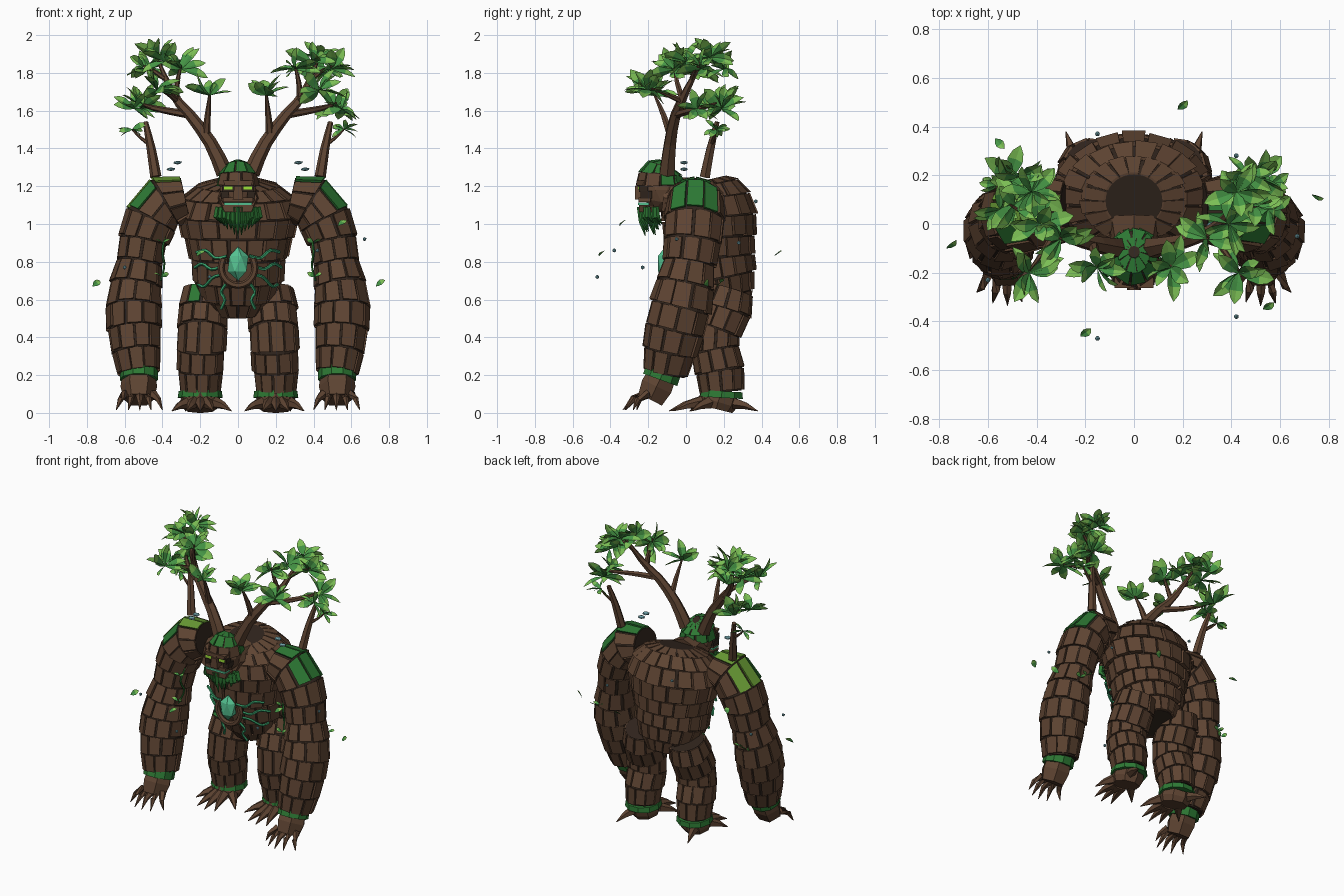
import bpy, bmesh, math, random
from mathutils import Vector

if "Cube" in bpy.data.objects:
    bpy.data.objects.remove(bpy.data.objects["Cube"])

random.seed(4)
COLOURS = {"bark": (.113, .058, .032), "dark_bark": (.03, .018, .012), "moss": (.026, .19, .034),
           "light_moss": (.14, .33, .035), "leaf": (.06, .30, .06), "leaf_tip": (.20, .52, .09),
           "crystal": (.09, .53, .28), "eye": (.33, .75, .04), "stone": (.17, .38, .42),
           "vine": (.04, .36, .15)}
NAMES = list(COLOURS)
MATS = []
for n, c in COLOURS.items():
    m = bpy.data.materials.new(n)
    m.diffuse_color = (*c, 1)
    m.use_nodes = True
    m.node_tree.nodes["Principled BSDF"].inputs["Base Color"].default_value = m.diffuse_color
    MATS.append(m)
ID = NAMES.index


def finish(bm, name, solid=True):
    if solid:
        bmesh.ops.recalc_face_normals(bm, faces=bm.faces)
    me = bpy.data.meshes.new(name)
    for m in MATS:
        me.materials.append(m)
    bm.to_mesh(me)
    bm.free()
    ob = bpy.data.objects.new(name, me)
    bpy.context.collection.objects.link(ob)
    return ob


def sample(pts, k):
    """Smooth path of (x, y, z, side radius, depth radius), evenly spaced frames."""
    P = [Vector(p) for p in pts]
    P = [P[0] * 2 - P[1]] + P + [P[-1] * 2 - P[-2]]
    dense = []
    for i in range(1, len(P) - 2):
        a, b, c, d = P[i - 1:i + 3]
        for j in range(16):
            t = j / 16
            dense.append(.5 * (2 * b + (c - a) * t + (2 * a - 5 * b + 4 * c - d) * t * t
                               + (3 * b - a - 3 * c + d) * t ** 3))
    dense.append(P[-2])
    dist = [0]
    for a, b in zip(dense, dense[1:]):
        dist.append(dist[-1] + (b - a).length)
    out = []
    for i in range(k + 1):
        want = dist[-1] * i / k
        j = max(j for j in range(len(dense) - 1) if dist[j] <= want + 1e-6)
        p = dense[j].lerp(dense[j + 1], (want - dist[j]) / (dist[j + 1] - dist[j]))
        t = Vector((dense[j + 1] - dense[j])[:3]).normalized()
        ref = Vector((0, 1, 0)) if abs(t.y) < .85 else Vector((1, 0, 0))
        u = (ref - t * ref.dot(t)).normalized()
        out.append((Vector(p[:3]), t.cross(u), u, p[3], p[4]))
    return out


def on_ring(f, a, s):
    return f[0] + f[1] * (f[3] * s * math.cos(a)) + f[2] * (f[4] * s * math.sin(a))


def tube(bm, pts, n=6, k=0, mat=0, s=1.0):
    pts = [p if len(p) == 5 else (*p, p[3]) for p in pts]
    fr = sample(pts, k or len(pts) - 1)
    rings = [[bm.verts.new(on_ring(f, math.tau * j / n, s)) for j in range(n)] for f in fr]
    fs = [bm.faces.new(rings[0]), bm.faces.new(rings[-1])]
    for r, q in zip(rings, rings[1:]):
        fs += [bm.faces.new((r[j], r[(j + 1) % n], q[(j + 1) % n], q[j])) for j in range(n)]
    for f in fs:
        f.material_index = mat


def plated(name, pts, rows, n, rule=lambda r, c, d: 0, core=.92):
    """Dark core covered by staggered overlapping bark plates."""
    bm = bmesh.new()
    tube(bm, pts, n * 2, rows, 1, core)
    fr = sample(pts, rows)
    step = math.tau / n
    for r in range(rows):
        A, B = fr[r], fr[r + 1]
        for j in range(n):
            a0 = (j + .5 * (r % 2)) * step + random.uniform(.03, .1) * step
            a1 = a0 + step * random.uniform(.82, .89)
            lift, drop = random.uniform(1.01, 1.05), random.uniform(.9, .99)

            def pt(a, t, s):
                return on_ring(A, a, s).lerp(on_ring(B, a, s), t)
            lo = [pt(a0, .02, .86), pt(a1, .02, .86), pt(a1, drop, .86), pt(a0, drop, .86)]
            hi = [pt(a0, .02, lift - .04), pt(a1, .02, lift - .04), pt(a1, drop, lift), pt(a0, drop, lift)]
            mid = sum(hi, Vector()) / 4
            d = (mid - A[0].lerp(B[0], .5)).normalized()
            vs = [bm.verts.new(p) for p in lo + hi]
            for q in ((0, 1, 2, 3), (4, 5, 6, 7), (0, 1, 5, 4), (1, 2, 6, 5), (2, 3, 7, 6), (3, 0, 4, 7)):
                bm.faces.new([vs[i] for i in q]).material_index = rule(r, mid, d)
    return finish(bm, name)


def box(name, loc, dims, mat, taper=1.0):
    bm = bmesh.new()
    bmesh.ops.create_cube(bm, size=1)
    for v in bm.verts:
        w = taper if v.co.z < 0 else 1
        v.co = Vector((v.co.x * dims[0] * w, v.co.y * dims[1], v.co.z * dims[2])) + Vector(loc)
    for f in bm.faces:
        f.material_index = ID(mat)
    finish(bm, name)


def gem(bm, loc, dims, mat, sub=1):
    r = bmesh.ops.create_icosphere(bm, subdivisions=sub, radius=1)
    for v in r["verts"]:
        v.co = Vector([v.co[i] * dims[i] + loc[i] for i in range(3)])
        for f in v.link_faces:
            f.material_index = mat


def leaf(bm, base, d, L, W):
    """Folded leaf blade with a pale tip, turned at random about its own axis."""
    d = d.normalized()
    lean = Vector((random.uniform(-1, 1), random.uniform(-1.1, .6), random.uniform(.3, 1.1)))
    side = d.cross(lean).normalized()
    up = side.cross(d)
    prof = [(0, .06), (.3, .75), (.58, 1), (.82, .7), (1, .03)]
    for sg in (-1, 1):
        for i, ((t0, w0), (t1, w1)) in enumerate(zip(prof, prof[1:])):
            def p(t, w):
                return base + d * (L * t) + side * (sg * w * W) + up * (w * W * .3 - L * .12 * t * t)
            q = (p(t0, 0), p(t1, 0), p(t1, w1), p(t0, w0))
            f = bm.faces.new([bm.verts.new(c) for c in (q[::-1] if sg > 0 else q)])
            f.material_index = ID("leaf_tip" if i > 1 else "leaf")


# Torso, neck opening at the top
plated("torso", [(0, .095, 1.23, .125, .12), (0, .105, 1.185, .25, .2), (0, .12, 1.07, .325, .25),
                 (0, .13, .95, .295, .24), (0, .14, .8, .25, .225), (0, .17, .65, .225, .2),
                 (0, .2, .53, .13, .14)], 8, 18)

for s, side in ((-1, "left"), (1, "right")):
    # Arm with moss on the outer shoulder
    def shoulder(r, c, d, s=s):
        if c.z > 1.03 and d.dot(Vector((s * .6, 0, .8))) > .55:
            return ID("light_moss") if s < 0 and (d.z > .85 or d.y > -.2) else ID("moss")
        return 0
    plated(side + "_arm", [(s * .28, .05, 1.14, .115, .13), (s * .40, .05, 1.11, .15, .155),
                           (s * .485, .04, .97, .14, .16), (s * .52, .02, .8, .122, .14),
                           (s * .55, -.02, .6, .148, .165), (s * .545, -.07, .4, .14, .155),
                           (s * .525, -.11, .21, .108, .118)], 9, 10, shoulder)
    # Leg with one mossy thigh plate
    plated(side + "_leg", [(s * .17, .235, .65, .125, .125), (s * .183, .2, .53, .135, .145),
                           (s * .192, .15, .39, .13, .128), (s * .2, .18, .22, .122, .13),
                           (s * .2, .19, .11, .105, .115)], 5, 11,
           lambda r, c, d, s=s: ID("moss") if s < 0 and r == 0 and d.y < -.7 and c.x < -.16 else 0)
    # Hand and claws
    bm = bmesh.new()
    tube(bm, [(s * .525, -.12, .215, .085), (s * .525, -.165, .12, .098), (s * .525, -.19, .07, .08)], 6)
    for x, y in ((.40, -.26), (.46, -.32), (.52, -.335), (.58, -.325), (.645, -.28)):
        bx = .525 + (x - .525) * .6
        tube(bm, [(s * bx, -.2, .1, .024), (s * (bx + x) / 2, y * .5 - .115, .075, .017), (s * x, y, .015, .002)], 5)
    finish(bm, side + "_hand")
    # Moss cuffs at wrist and ankle
    bm = bmesh.new()
    tube(bm, [(s * .525, -.117, .23, .1), (s * .525, -.137, .175, .101)], 10, 0, ID("moss"))
    tube(bm, [(s * .2, .19, .115, .114), (s * .2, .188, .08, .119)], 10, 0, ID("moss"))
    finish(bm, side + "_moss_cuffs")
    # Foot and claws
    bm = bmesh.new()
    tube(bm, [(s * .2, .185, .1, .1), (s * .2, .17, .06, .105), (s * .2, .16, .02, .088)], 8)
    for x, y in ((.035, .02), (.13, -.075), (.2, -.09), (.27, -.07), (.35, .03), (.28, .38)):
        bx, by = .2 + (x - .2) * .45, .17 + (y - .17) * .35
        tube(bm, [(s * bx, by, .055, .034), (s * (bx + x) / 2, (by + y) / 2, .04, .021), (s * x, y, .01, .002)], 5)
    finish(bm, side + "_foot")
    # Antler tree
    bm = bmesh.new()
    for path in ([(.07, -.1, 1.27, .046), (.14, -.085, 1.42, .036), (.24, -.06, 1.56, .03), (.34, -.01, 1.68, .022), (.42, .08, 1.86, .008)],
                 [(.17, -.08, 1.46, .022), (.16, -.12, 1.58, .016), (.15, -.17, 1.69, .006)],
                 [(.26, -.05, 1.58, .022), (.38, .02, 1.6, .018), (.47, .1, 1.62, .013), (.52, .16, 1.64, .006)],
                 [(.33, -.02, 1.66, .018), (.32, -.05, 1.76, .013), (.3, -.06, 1.84, .005)],
                 [(.32, -.02, 1.65, .016), (.37, -.11, 1.69, .012), (.43, -.19, 1.72, .005)],
                 [(.39, .03, 1.77, .013), (.46, .05, 1.82, .009), (.51, .08, 1.84, .004)],
                 [(.435, .1, 1.25, .03), (.46, .13, 1.4, .024), (.49, .165, 1.54, .014)],
                 [(.465, .135, 1.42, .012), (.52, .15, 1.46, .008), (.56, .16, 1.5, .004)]):
        tube(bm, [(s * p[0], *p[1:]) for p in path], 6, len(path) * 2 - 2)
    finish(bm, side + "_antler_branches")
    # Leaf rosettes
    bm = bmesh.new()
    for x, y, z, n, L in ((.15, -.18, 1.68, 9, .135), (.30, -.06, 1.82, 10, .14), (.39, 0, 1.86, 9, .14),
                          (.42, .13, 1.88, 11, .14), (.49, .08, 1.82, 10, .135), (.51, .19, 1.61, 11, .14),
                          (.43, -.2, 1.71, 10, .14), (.55, .06, 1.61, 8, .12), (.46, .2, 1.82, 7, .12),
                          (.56, .16, 1.5, 7, .085)):
        for i in range(n):
            a = math.tau * i / n * 1.618 * 2 + random.random()
            e = random.uniform(-.5, 1.15)
            d = Vector((math.cos(a) * math.cos(e), math.sin(a) * math.cos(e), math.sin(e)))
            q = L * random.uniform(.85, 1.1)
            d.z = min(d.z, (1.99 - z) / q)
            leaf(bm, Vector((s * x, y, z)), d, q, q * .23)
    finish(bm, side + "_antler_leaves", False)

# Head, mossy cap and face
bm = bmesh.new()
gem(bm, (0, -.13, 1.18), (.1, .1, .12), 0, 2)
tube(bm, [(0, -.12, 1.14, .1), (0, .02, 1.12, .13)], 8)
finish(bm, "head")
plated("moss_cap", [(0, -.115, 1.328, .025, .03), (0, -.128, 1.305, .07, .085),
                    (0, -.135, 1.255, .105, .122), (0, -.135, 1.2, .112, .128)], 3, 9,
       lambda r, c, d: 0 if r == 2 and d.y < -.3 else ID("moss"))
box("brow", (0, -.232, 1.216), (.16, .06, .026), "bark", .85)
box("eye_hollow", (0, -.225, 1.188), (.17, .05, .035), "dark_bark")
box("nose", (0, -.245, 1.165), (.04, .05, .07), "bark", 1.4)
box("upper_lip", (0, -.22, 1.128), (.16, .065, .022), "bark")
box("mouth_glow", (0, -.225, 1.108), (.15, .06, .014), "crystal")
box("jaw", (0, -.21, 1.082), (.17, .075, .036), "bark", .85)
for s in (-1, 1):
    box("eye", (s * .052, -.25, 1.19), (.045, .009, .017), "eye")
    box("cheek", (s * .07, -.21, 1.155), (.045, .06, .04), "dark_bark", .8)

# Beard strands
bm = bmesh.new()
for row in range(2):
    for i in range(11):
        x = (i - 5) * .021
        y = -.245 + .045 * row + abs(x) * .4
        low = .925 + abs(x) * .7 + random.uniform(-.01, .03) + row * .01
        tube(bm, [(x, y, 1.09, .015), (x * 1.08, y + .005, 1.03, .016), (x * .85, y + .03, low, .002)], 4, 0, ID("moss"))
finish(bm, "beard")


def belly(x, z):
    """Depth of the torso front surface."""
    w = .225 + (z - .65) * .24
    return .16 - (z - .65) * .12 - (.215 + (z - .65) * .12) * math.sqrt(max(.05, 1 - (x / w) ** 2))


# Chest crystal in its wooden cradle, with glowing roots
bm = bmesh.new()
gem(bm, (0, -.11, .79), (.062, .045, .09), ID("crystal"))
finish(bm, "chest_crystal")
bm = bmesh.new()
arc = [math.radians(a) for a in range(150, 391, 30)]
tube(bm, [(.09 * math.cos(a), -.1, .77 + .095 * math.sin(a), .018) for a in arc], 6, 16)
finish(bm, "crystal_cradle")
bm = bmesh.new()
for s in (-1, 1):
    for ends in ([(.06, .83), (.12, .82), (.17, .86), (.22, .85)], [(.08, .78), (.14, .76), (.19, .79), (.23, .77)],
                 [(.08, .73), (.13, .72), (.18, .67), (.21, .68)], [(.06, .69), (.09, .64), (.07, .6), (.09, .55)]):
        tube(bm, [(s * x, belly(x, z) - .016, z, .009) for x, z in ends], 5, 9, ID("vine"))
    # Thin creepers on the inner arms
    tube(bm, [(s * .385, -.04, .95, .006), (s * .40, -.07, .85, .007), (s * .39, -.04, .78, .006),
              (s * .41, -.08, .7, .005)], 5, 8, ID("moss"))
finish(bm, "roots")

# Sprouts on the arms, drifting leaves and pebbles
bm = bmesh.new()
for s in (-1, 1):
    for x, y, z in ((.40, -.085, .9), (.405, -.09, .72), (.59, .165, .67), (.55, .18, .69)):
        for d in (-.6, .7):
            leaf(bm, Vector((s * x, y, z)), Vector((d, -.2 if y < 0 else .3, .4)), .045, .013)
for x, y, z in ((.75, .12, .67), (-.75, -.1, .67), (.2, .47, .83), (-.2, -.46, .83), (.55, -.35, .99), (-.55, .35, .99)):
    leaf(bm, Vector((x - .02, y, z)), Vector((.5, random.uniform(-.6, .6), .4)), .06, .018)
finish(bm, "sprouts_and_drifting_leaves", False)
bm = bmesh.new()
for x, y, z in ((.42, -.38, .86), (-.15, -.47, .72), (-.6, -.23, .77), (.42, .28, .9), (-.15, .37, 1.12), (.67, -.05, .92), (-.6, .13, .77)):
    gem(bm, (x, y, z), (.011, .011, .011), ID("stone"))
for s in (-1, 1):
    for x, z in ((.32, 1.325), (.355, 1.29)):
        gem(bm, (s * x, -.01, z), (.026, .022, .01), ID("stone"))
finish(bm, "pebbles")
